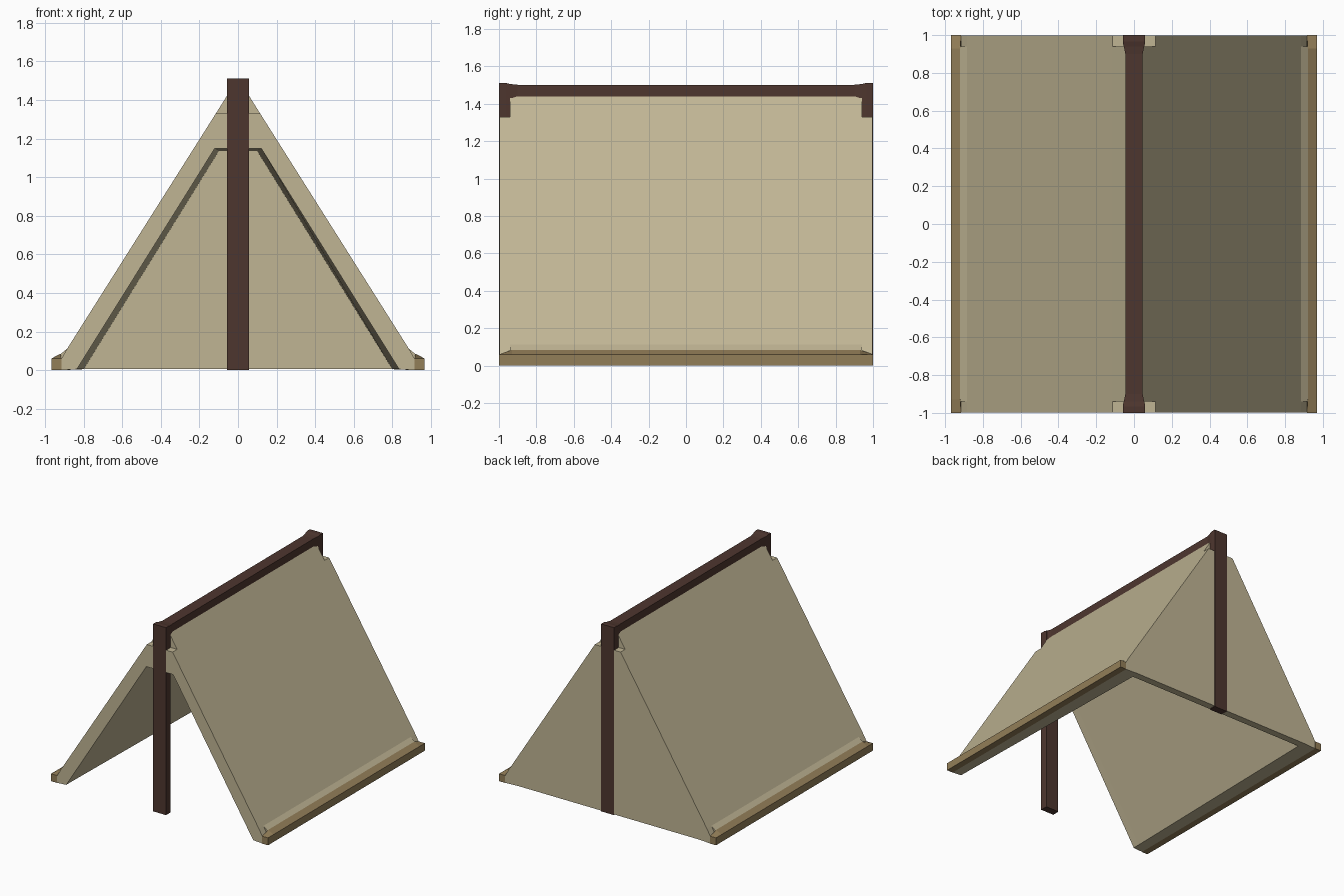
import bpy, bmesh

cube = bpy.data.objects.get("Cube")
if cube:
    bpy.data.objects.remove(cube)


def material(name, rgb):
    m = bpy.data.materials.new(name)
    m.use_nodes = True
    m.diffuse_color = (*rgb, 1)
    m.node_tree.nodes["Principled BSDF"].inputs["Base Color"].default_value = (*rgb, 1)
    return m


canvas = material("canvas cream", (0.527, 0.462, 0.296))
hem = material("hem tan", (0.291, 0.209, 0.098))
wood = material("dark wood", (0.076, 0.037, 0.028))


def loft(name, sections, mat):
    """Skin a closed solid through (y, [(x, z), ...]) sections."""
    bm = bmesh.new()
    rings = [[bm.verts.new((x, y, z)) for x, z in pts] for y, pts in sections]
    n = len(rings[0])
    for a, b in zip(rings, rings[1:]):
        for i in range(n):
            j = (i + 1) % n
            bm.faces.new((a[i], a[j], b[j], b[i]))
    bm.faces.new(rings[0][::-1])
    bm.faces.new(rings[-1])
    bmesh.ops.remove_doubles(bm, verts=bm.verts, dist=1e-5)
    bmesh.ops.recalc_face_normals(bm, faces=bm.faces)
    mesh = bpy.data.meshes.new(name)
    bm.to_mesh(mesh)
    bm.free()
    mesh.materials.append(mat)
    ob = bpy.data.objects.new(name, mesh)
    bpy.context.collection.objects.link(ob)
    return ob


def mirrored(half):
    return half + [(-x, z) for x, z in reversed(half)]


def box(hw, z0, z1):
    return mirrored([(hw, z0), (hw, z1)])


END, STEP = 0.998, 0.94
inner_front = [(0.12, 1.15), (0.835, 0.005)]
inner_back = [(0.10, 1.135), (0.80, 0.005)]


def roof_section(inner, notched):
    if notched:
        outer = [(0.915, 0), (0.915, 0.06), (0.885, 0.112), (0.115, 1.33), (0.055, 1.33)]
    else:
        outer = [(0.915, 0), (0.935, 0.07), (0.885, 0.112), (0.115, 1.33), (0.04, 1.45)]
    return mirrored(inner + outer)


# Roof: thick sloping sides, cut down beside each post
loft("roof", [
    (-END, roof_section(inner_front, True)),
    (-STEP, roof_section(inner_front, True)),
    (-STEP, roof_section(inner_front, False)),
    (STEP, roof_section(inner_back, False)),
    (STEP, roof_section(inner_back, True)),
    (END, roof_section(inner_back, True)),
], canvas)

# Closed rear wall, open front
wall = mirrored(inner_back)
loft("back_wall", [(STEP, wall), (END, wall)], canvas)

# Hems along the ground
for name, s in (("left_hem", 1), ("right_hem", -1)):
    def hem_section(top_x, top_z):
        return [(s * x, z) for x, z in
                ((0.915, 0), (0.968, 0), (0.968, 0.06), (top_x, top_z))]
    low, high = hem_section(0.915, 0.06), hem_section(0.92, 0.085)
    loft(name, [(-1, low), (-0.93, high), (0.93, high), (1, low)], hem)

# Posts
for name, s in (("front_post", -1), ("back_post", 1)):
    post = box(0.058, 0, 1.512)
    loft(name, [(s * STEP, box(0.056, 0, 1.506)), (s * 0.965, post), (s, post)], wood)

# Ridge beam, widening slightly into the posts
mid, flare = box(0.046, 1.43, 1.502), box(0.056, 1.43, 1.507)
loft("ridge_beam", [(-0.95, flare), (-0.9, mid), (0.9, mid), (0.95, flare)], wood)
